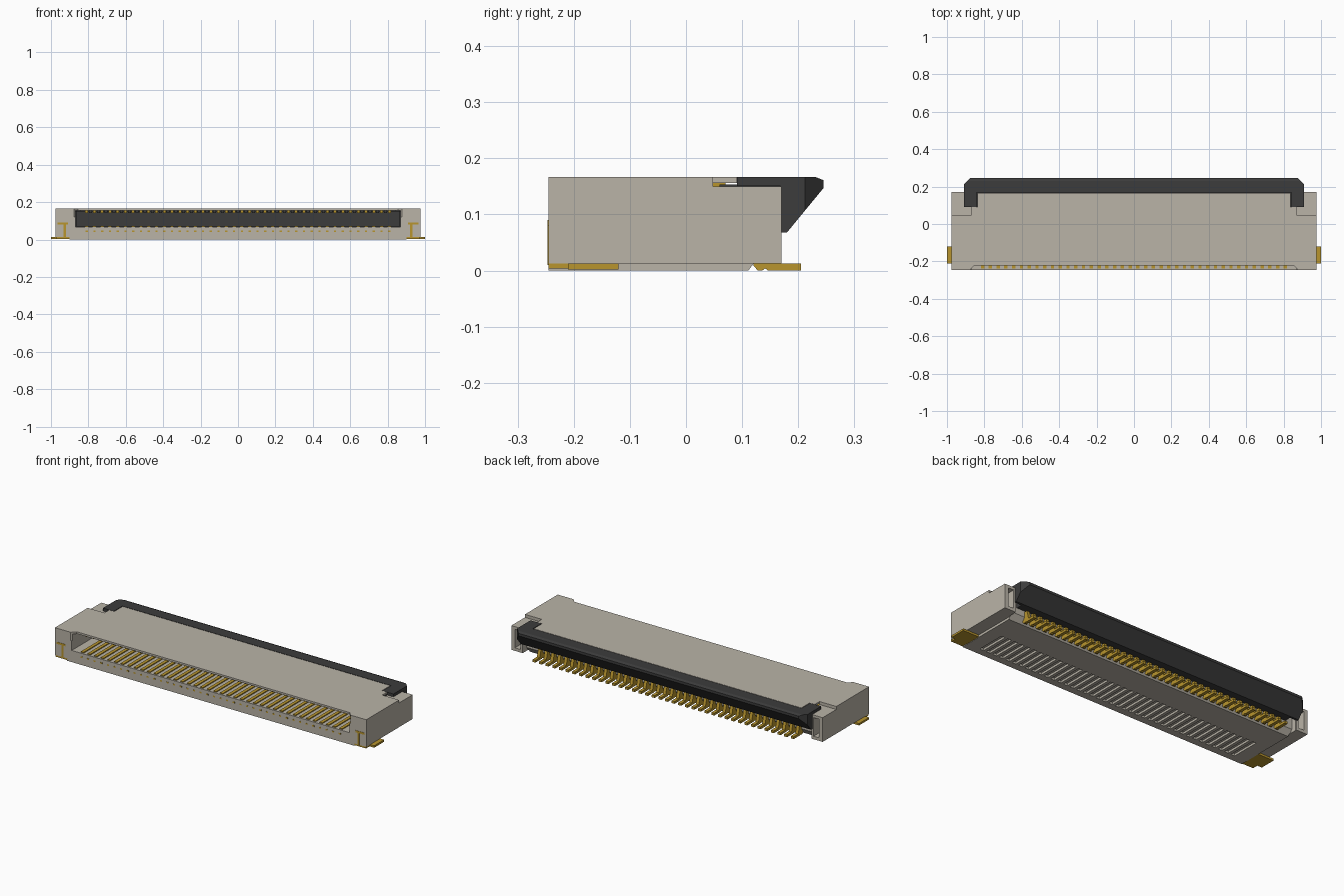
import bpy
import bmesh
from mathutils import Vector

cube = bpy.data.objects.get("Cube")
if cube:
    bpy.data.objects.remove(cube, do_unlink=True)


def material(name, rgb):
    m = bpy.data.materials.new(name)
    m.use_nodes = True
    m.diffuse_color = (*rgb, 1)
    m.node_tree.nodes["Principled BSDF"].inputs["Base Color"].default_value = (*rgb, 1)
    return m


BEIGE = material("beige plastic", (0.49, 0.455, 0.39))
DARK = material("dark plastic", (0.045, 0.045, 0.045))
GOLD = material("gold metal", (0.48, 0.30, 0.027))

COUNT = 40
PITCH = 0.0415
PIN_X = [(i - (COUNT - 1) / 2) * PITCH for i in range(COUNT)]


def prism(bm, pts, lo, hi, axis="x"):
    """Extrude an outline: (y, z) points along x, or (x, y) points along z."""
    def put(p, w):
        return (w, *p) if axis == "x" else (*p, w)
    a = [bm.verts.new(put(p, lo)) for p in pts]
    b = [bm.verts.new(put(p, hi)) for p in pts]
    faces = [bm.faces.new(a), bm.faces.new(b)]
    for i in range(len(pts)):
        j = (i + 1) % len(pts)
        faces.append(bm.faces.new((a[i], a[j], b[j], b[i])))
    bmesh.ops.recalc_face_normals(bm, faces=faces)


def box(bm, x0, x1, y0, y1, z0, z1):
    x0, x1 = sorted((x0, x1))
    prism(bm, [(y0, z0), (y1, z0), (y1, z1), (y0, z1)], x0, x1)


def finish(bm, name, mat):
    me = bpy.data.meshes.new(name)
    bm.to_mesh(me)
    bm.free()
    me.materials.append(mat)
    ob = bpy.data.objects.new(name, me)
    bpy.context.scene.collection.objects.link(ob)
    return ob


def cut(target, bm, name):
    cutter = finish(bm, name, BEIGE)
    cutter.hide_render = True
    cutter.hide_viewport = True
    cutter.display_type = "WIRE"
    mod = target.modifiers.new(name, "BOOLEAN")
    mod.operation = "DIFFERENCE"
    mod.solver = "EXACT"
    mod.object = cutter


# Housing block
bm = bmesh.new()
box(bm, -0.975, 0.975, -0.245, 0.17, 0, 0.167)
housing = finish(bm, "housing", BEIGE)

# Cable slot through the front
bm = bmesh.new()
box(bm, -0.87, 0.87, -0.3, 0.15, 0.066, 0.156)
cut(housing, bm, "slot_cutter")

# Roof set back at the front with angled ends
bm = bmesh.new()
prism(bm, [(-0.89, -0.26), (0.89, -0.26), (0.855, -0.222), (-0.855, -0.222)],
      0.12, 0.2, "z")
cut(housing, bm, "roof_front_cutter")

# Open rear below the roof, with a sloped floor edge
bm = bmesh.new()
prism(bm, [(0.10, -0.015), (0.135, 0.032), (0.135, 0.154), (0.3, 0.154), (0.3, -0.015)],
      -0.904, 0.904)
cut(housing, bm, "rear_cutter")
bm = bmesh.new()
box(bm, -0.906, 0.906, 0.165, 0.31, -0.02, 0.2)
cut(housing, bm, "roof_rear_cutter")

# Raised undersides, lowered rear corners and rear pockets at both ends
under, corner, arm_gap, pocket = [bmesh.new() for _ in range(4)]
for s in (-1, 1):
    box(under, s * 0.9, s * 1.1, -0.32, 0.32, -0.1, 0.013)
    box(corner, s * 0.87, s * 1.12, 0.048, 0.33, 0.15, 0.21)
    box(arm_gap, s * 0.838, s * 0.89, 0.09, 0.34, 0.149, 0.22)
    box(pocket, s * 0.918, s * 0.953, 0.07, 0.35, 0.03, 0.135)
cut(housing, under, "underside_cutter")
cut(housing, corner, "corner_cutter")
cut(housing, arm_gap, "arm_cutter")
cut(housing, pocket, "pocket_cutter")

# Row of shallow grooves under the floor
bm = bmesh.new()
for x in PIN_X:
    box(bm, x - 0.012, x + 0.012, -0.205, -0.04, -0.02, 0.012)
cut(housing, bm, "groove_cutter")

# Locking flap: wedge bar with clipped ends
bm = bmesh.new()
prism(bm, [(0.168, 0.167), (0.23, 0.167), (0.245, 0.161), (0.245, 0.147),
           (0.18, 0.068), (0.168, 0.068)], -0.91, 0.91)
for s in (-1, 1):
    bmesh.ops.bisect_plane(bm, geom=bm.verts[:] + bm.edges[:] + bm.faces[:],
                           plane_co=Vector((s * 0.91, 0.212, 0)),
                           plane_no=Vector((s, 1, 0)), clear_outer=True)
    bmesh.ops.holes_fill(bm, edges=[e for e in bm.edges if e.is_boundary])
bmesh.ops.recalc_face_normals(bm, faces=bm.faces[:])
for s in (-1, 1):
    box(bm, s * 0.842, s * 0.91, 0.091, 0.17, 0.1505, 0.167)
finish(bm, "locking_flap", DARK)

# Flap cam bar inside the slot, with small teeth between the contacts
bm = bmesh.new()
box(bm, -0.865, 0.865, 0.06, 0.169, 0.069, 0.153)
for x in PIN_X[:-1]:
    box(bm, x + PITCH / 2 - 0.008, x + PITCH / 2 + 0.008, -0.17, 0.07, 0.143, 0.1565)
finish(bm, "cam_bar", DARK)

# Contacts: lower and upper beams, front tip and rear solder tail
bm = bmesh.new()
for x in PIN_X:
    box(bm, x - 0.009, x + 0.009, -0.237, 0.07, 0.055, 0.071)
    box(bm, x - 0.008, x + 0.008, -0.2, 0.07, 0.142, 0.158)
    box(bm, x - 0.006, x + 0.006, -0.246, -0.23, 0.04, 0.048)
    prism(bm, [(0.205, 0), (0.205, 0.013), (0.165, 0.013), (0.152, 0.062),
               (0.12, 0.062), (0.12, 0.009), (0.128, 0), (0.136, 0),
               (0.141, 0.004), (0.146, 0)], x - 0.009, x + 0.009)
finish(bm, "contacts", GOLD)

# Solder tabs at both ends: foot, upright and top bar
bm = bmesh.new()
for s in (-1, 1):
    box(bm, s * 0.885, s * 1.0, -0.21, -0.12, 0.002, 0.013)
    box(bm, s * 0.895, s * 0.973, -0.245, -0.2, 0.004, 0.0135)
    box(bm, s * 0.92, s * 0.932, -0.2465, -0.12, 0.01, 0.09)
    box(bm, s * 0.908, s * 0.965, -0.2465, -0.2, 0.079, 0.09)
finish(bm, "solder_tabs", GOLD)
